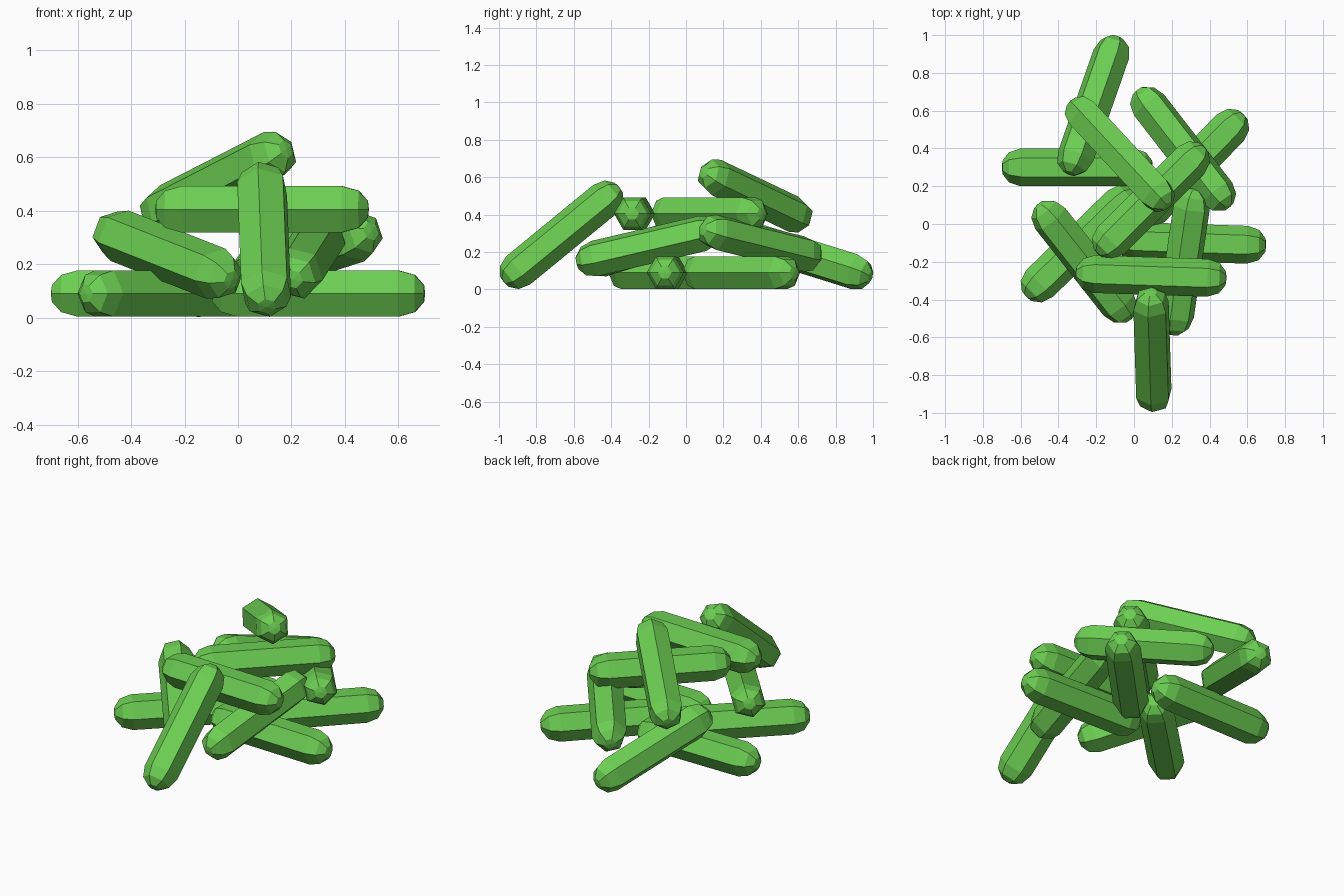
import bpy, bmesh
from math import radians, cos, sin, tau
from mathutils import Vector, Matrix

cube = bpy.data.objects.get("Cube")
if cube:
    bpy.data.objects.remove(cube)

green = bpy.data.materials.new("bright_green")
green.use_nodes = True
green.diffuse_color = (0.15, 0.62, 0.085, 1)
green.node_tree.nodes["Principled BSDF"].inputs["Base Color"].default_value = green.diffuse_color

RADIUS, SIDES, HALF = 0.1, 6, 0.3
# Rounded end: (distance past the body, radius)
CAP = [(0, 0.1), (0.062, 0.08), (0.096, 0.036)]


def stick(name, a, b, roll=0):
    """Hexagonal stick with faceted round ends, lying between two end centres."""
    a, b = Vector(a), Vector(b)
    profile = [(-HALF - d, r) for d, r in reversed(CAP)] + [(HALF + d, r) for d, r in CAP]
    bm = bmesh.new()
    rings = []
    for x, r in profile:
        angles = [tau * i / SIDES + radians(roll) for i in range(SIDES)]
        rings.append([bm.verts.new((x, r * cos(t), r * sin(t))) for t in angles])
    for low, high in zip(rings, rings[1:]):
        for i in range(SIDES):
            j = (i + 1) % SIDES
            bm.faces.new((low[i], low[j], high[j], high[i]))
    # Shallow pointed tips
    for ring, x in ((rings[0], -HALF - RADIUS), (rings[-1], HALF + RADIUS)):
        tip = bm.verts.new((x, 0, 0))
        for i in range(SIDES):
            bm.faces.new((ring[i], ring[(i + 1) % SIDES], tip))
    bmesh.ops.recalc_face_normals(bm, faces=bm.faces)
    mesh = bpy.data.meshes.new(name)
    bm.to_mesh(mesh)
    bm.free()
    mesh.materials.append(green)
    obj = bpy.data.objects.new(name, mesh)
    bpy.context.collection.objects.link(obj)
    # Aim along the stick while keeping its side axis level
    along = (b - a).normalized()
    side = Vector((0, 0, 1)).cross(along).normalized()
    up = along.cross(side)
    turn = Matrix((along, side, up)).transposed().to_4x4()
    obj.matrix_world = Matrix.Translation((a + b) / 2) @ turn


# Bottom layer, flat on the ground
stick("ground_stick_back_right", (-0.60, 0.30, 0.09), (0, 0.30, 0.09))
stick("ground_stick_left", (0, -0.09, 0.09), (0.60, -0.11, 0.09))
stick("ground_stick_front_right", (-0.50, -0.315, 0.09), (-0.07, 0.105, 0.09))
stick("ground_stick_back_left", (0.09, 0.08, 0.09), (0.51, 0.51, 0.09))

# Middle layer, leaning on the bottom sticks
stick("leaning_stick_right", (-0.44, 0.025, 0.305), (-0.085, -0.425, 0.165), 15)
stick("leaning_stick_back_left", (0.44, 0.165, 0.305), (0.08, 0.63, 0.19), 15)
stick("leaning_stick_front", (0.22, -0.49, 0.165), (0.305, 0.09, 0.30), 15)
stick("leaning_stick_back", (-0.12, 0.90, 0.095), (-0.31, 0.355, 0.265), 15)

# Upper layer, level
stick("level_stick_center", (-0.12, -0.085, 0.405), (0.30, 0.335, 0.405))
stick("level_stick_front", (-0.21, -0.265, 0.405), (0.39, -0.285, 0.405))

# Outermost sticks, tilted steeply
stick("top_stick", (0.12, 0.16, 0.60), (-0.27, 0.58, 0.40), 30)
stick("front_prop_stick", (0.105, -0.90, 0.10), (0.09, -0.43, 0.485), 20)
